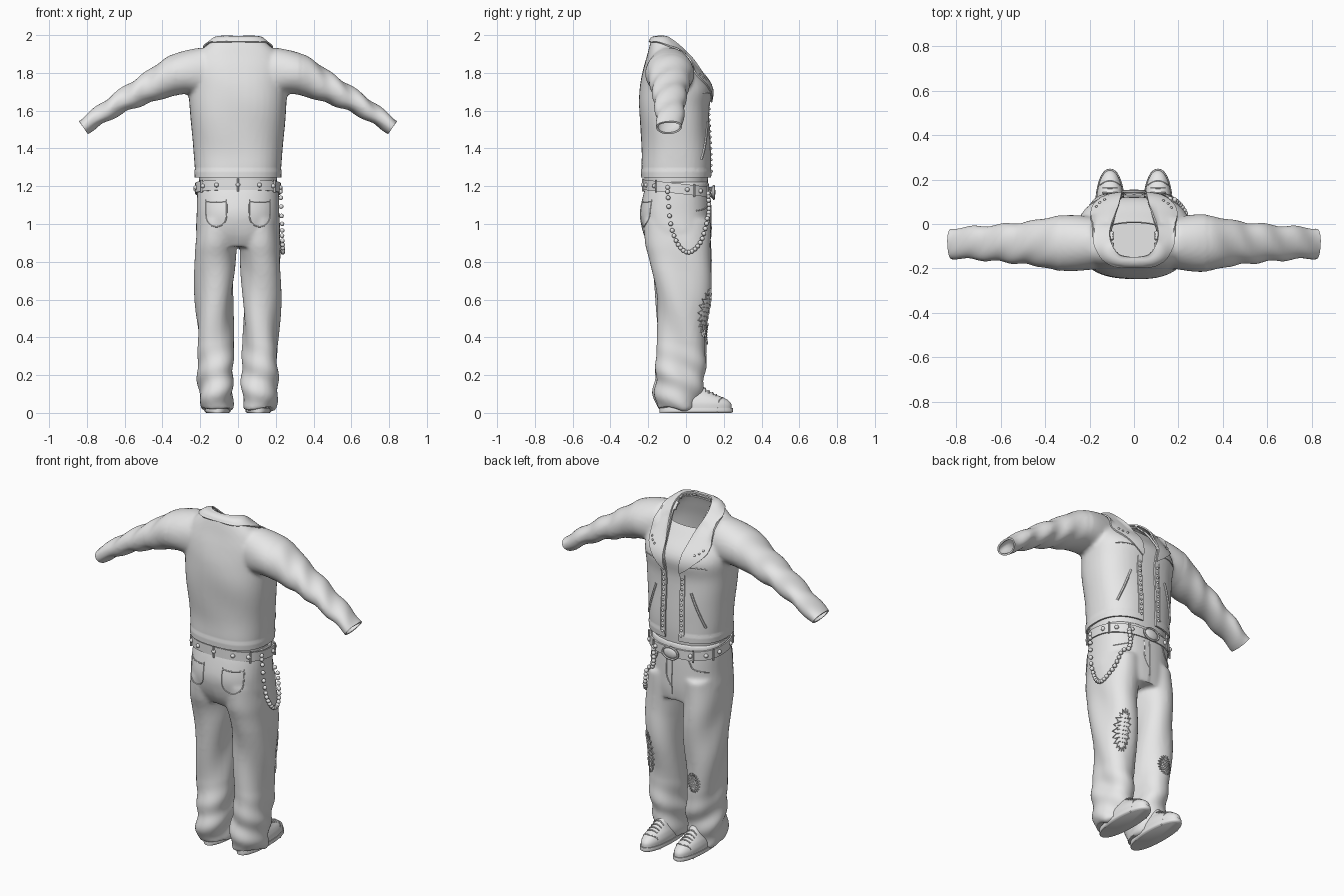
import bpy, bmesh, math
from mathutils import Vector, Matrix
from mathutils.bvhtree import BVHTree

if "Cube" in bpy.data.objects:
    bpy.data.objects.remove(bpy.data.objects["Cube"])

GREY = bpy.data.materials.new("light grey cloth")
GREY.diffuse_color = (0.8, 0.8, 0.8, 1)
GREY.use_nodes = True
GREY.node_tree.nodes["Principled BSDF"].inputs["Base Color"].default_value = GREY.diffuse_color


def smooth_path(pts, n=5):
    """Catmull-Rom resampling of a list of tuples."""
    out = []
    for i in range(len(pts) - 1):
        p0, p1, p2, p3 = pts[max(i - 1, 0)], pts[i], pts[i + 1], pts[min(i + 2, len(pts) - 1)]
        for k in range(n):
            t = k / n
            out.append(tuple(0.5 * (2 * b + (c - a) * t + (2 * a - 5 * b + 4 * c - d) * t * t
                                    + (3 * b - a - 3 * c + d) * t ** 3)
                             for a, b, c, d in zip(p0, p1, p2, p3)))
    return out + [tuple(pts[-1])]


def oval(th, a, b, p=2.4):
    c, s = math.cos(th), math.sin(th)
    return (math.copysign(abs(c) ** (2 / p), c) * a, math.copysign(abs(s) ** (2 / p), s) * b)


def loft(bm, stations, n=40, p=2.4):
    """Closed loft of ovals; station = (cx, cy, cz, half width, half depth, tilt)."""
    rings = []
    for cx, cy, cz, a, b, t in smooth_path(stations):
        uv = [oval(2 * math.pi * i / n, a, b, p) for i in range(n)]
        rings.append([bm.verts.new((cx + u * math.cos(t), cy + v, cz + u * math.sin(t))) for u, v in uv])
    for r0, r1 in zip(rings, rings[1:]):
        for i in range(n):
            bm.faces.new((r0[i], r0[(i + 1) % n], r1[(i + 1) % n], r1[i]))
    bm.faces.new(rings[0][::-1])
    bm.faces.new(rings[-1])


def span(z, y0, y1, a, cx=0):
    """Horizontal station from its back and front y."""
    return (cx, (y0 + y1) / 2, z, a, (y1 - y0) / 2, 0)


def add(name, bm):
    bmesh.ops.recalc_face_normals(bm, faces=bm.faces)
    me = bpy.data.meshes.new(name)
    bm.to_mesh(me)
    bm.free()
    ob = bpy.data.objects.new(name, me)
    bpy.context.collection.objects.link(ob)
    return ob


def bake(ob):
    dg = bpy.context.evaluated_depsgraph_get()
    me = bpy.data.meshes.new_from_object(ob.evaluated_get(dg))
    ob.modifiers.clear()
    ob.data = me


def fuse(ob, wrinkle):
    """Melt overlapping lofts into one skin, add folds; returns bmesh and its search tree."""
    m = ob.modifiers.new("fuse", "REMESH")
    m.mode, m.voxel_size = "VOXEL", 0.011
    m = ob.modifiers.new("soften", "SMOOTH")
    m.factor, m.iterations = 0.5, 6
    bake(ob)
    bm = bmesh.new()
    bm.from_mesh(ob.data)
    bm.normal_update()
    moves = [(v, v.normal * wrinkle(v.co)) for v in bm.verts]
    for v, d in moves:
        v.co += d
    bm.normal_update()
    return bm, BVHTree.FromBMesh(bm)


def thicken(ob, t, offset=-1):
    m = ob.modifiers.new("thickness", "SOLIDIFY")
    m.thickness, m.offset = t, offset
    bake(ob)


def hit(tree, o, d, off=0.002):
    loc, nor, _, _ = tree.ray_cast(Vector(o), Vector(d))
    return loc + nor * off if loc else Vector(o) + Vector(d)


def on_front(tree, x, z, off=0.002, side=1):
    return hit(tree, (x, side, z), (0, -side, 0), off)


def tubes(name, lines, r, closed=False):
    cu = bpy.data.curves.new(name, "CURVE")
    cu.dimensions, cu.bevel_depth, cu.bevel_resolution = "3D", r, 1
    for pts in lines:
        sp = cu.splines.new("POLY")
        sp.points.add(len(pts) - 1)
        for q, p in zip(sp.points, pts):
            q.co = (*p, 1)
        sp.use_cyclic_u = closed
    tmp = bpy.data.objects.new(name + " path", cu)
    bpy.context.collection.objects.link(tmp)
    me = bpy.data.meshes.new_from_object(tmp.evaluated_get(bpy.context.evaluated_depsgraph_get()))
    bpy.data.objects.remove(tmp)
    bpy.context.collection.objects.link(bpy.data.objects.new(name, me))


def beads(name, pts, r, scale=(1, 1, 1)):
    bm = bmesh.new()
    for p in pts:
        bmesh.ops.create_uvsphere(bm, u_segments=12, v_segments=8, radius=r,
                                  matrix=Matrix.Translation(p) @ Matrix.Diagonal((*scale, 1)))
    return add(name, bm)


def line_on(tree, pts, n=8, side=1, off=0.001):
    return [on_front(tree, x, z, off, side) for x, z in smooth_path(pts, n)]


# jacket: torso and sleeves
torso = [span(1.20, -.235, .13, .22), span(1.29, -.238, .135, .226), span(1.4, -.235, .133, .237),
         span(1.6, -.25, .125, .252), span(1.72, -.245, .135, .262), span(1.82, -.228, .065, .25),
         span(1.90, -.207, .0, .21), span(1.95, -.193, -.05, .16), span(1.985, -.18, -.08, .12)]
bm = bmesh.new()
loft(bm, torso)
for s in (-1, 1):
    arm = [(.17, 1.80, .135, .115, 10), (.31, 1.792, .112, .128, 24), (.43, 1.74, .086, .105, 29),
           (.59, 1.662, .062, .086, 29), (.72, 1.582, .049, .076, 32), (.82, 1.513, .042, .07, 34),
           (.865, 1.483, .04, .069, 34)]
    loft(bm, [(s * x, -.086, z, h, d, math.pi / 2 - s * math.radians(f)) for x, z, h, d, f in arm], p=2.1)
jacket = add("jacket", bm)


def jacket_folds(c):
    ax = abs(c.x)
    if ax > .33:
        return .0045 * min(1, (ax - .33) * 6) * math.sin(ax * 52 + 26 * c.y + 9 * c.z)
    low = .004 if c.z < 1.285 else 0
    return low + .003 * math.sin(14 * c.x + 9 * c.z) * math.sin(11 * c.z)


bm, jtree = fuse(jacket, jacket_folds)


def cut(co, no, test=None, clear=False):
    fs = [f for f in bm.faces if test is None or test(f.calc_center_median())]
    geom = fs + list({e for f in fs for e in f.edges}) + list({v for f in fs for v in f.verts})
    bmesh.ops.bisect_plane(bm, geom=geom, plane_co=co, plane_no=no, clear_outer=clear)


cut((0, 0, 1.245), (0, 0, -1), clear=True)
for s in (-1, 1):
    cut((s * .82, 0, 1.513), (s * .83, 0, -.56), lambda c: c.x * s > .7, True)
    cut((s * .045, 0, 1.6), (1, 0, 0), lambda c: c.y > -.03 and abs(c.x) < .2)
    cut((s * .045, 0, 1.68), (s, 0, -.24), lambda c: c.y > -.03 and abs(c.x) < .2)


def opened(f):
    c = f.calc_center_median()
    neck = c.z > 1.8 and (c.x / .1) ** 2 + ((c.y + .075) / .085) ** 2 < 1
    return neck or (c.y > -.03 and abs(c.x) < .045 + .24 * max(0, c.z - 1.68))


bmesh.ops.delete(bm, geom=[f for f in bm.faces if opened(f)], context="FACES")
bm.to_mesh(jacket.data)
bm.free()
thicken(jacket, .01)

# collar and lapels, one draped strip per side
bm = bmesh.new()
inner = smooth_path([(0, -.15, 1.99), (.065, -.138, 1.995), (.1, -.09, 1.985), (.108, -.03, 1.94),
                     (.085, .04, 1.87), (.062, .1, 1.77), (.045, .13, 1.66)], 6)
outer = smooth_path([(0, -.195, 1.965), (.1, -.187, 1.963), (.168, -.12, 1.953), (.19, -.04, 1.915),
                     (.195, .03, 1.84), (.185, .09, 1.765), (.05, .13, 1.645)], 6)
for s in (-1, 1):
    rows = []
    for a, b in zip(inner, outer):
        row = []
        for k in range(8):
            p = Vector(a).lerp(Vector(b), k / 7)
            p.x *= s
            loc, nor, _, _ = jtree.find_nearest(p)
            if (p - loc).dot(nor) < .007 or (p.y > 0 and k > 0):
                p = loc + nor * .007
            row.append(bm.verts.new(p))
        rows.append(row)
    for r0, r1 in zip(rows, rows[1:]):
        for k in range(7):
            bm.faces.new((r0[k], r0[k + 1], r1[k + 1], r1[k]))
bmesh.ops.remove_doubles(bm, verts=bm.verts, dist=.0005)
thicken(add("collar_and_lapels", bm), .008, 0)

# jacket trim
trim, slash = [], []
for s in (-1, 1):
    trim.append(line_on(jtree, [(s * .09, 1.69), (s * .15, 1.695), (s * .2, 1.69)]))
    trim.append(line_on(jtree, [(s * .075, 1.28), (s * .075, 1.45), (s * .075, 1.64)]))
    slash.append(line_on(jtree, [(s * .115, 1.54), (s * .15, 1.44), (s * .185, 1.34)]))
tubes("jacket_seams", trim, .003)
tubes("slanted_pocket_zips", slash, .007)
beads("jacket_edge_studs", [on_front(jtree, s * .06, 1.28 + .03 * i) for s in (-1, 1) for i in range(12)], .007)
beads("lapel_studs", [on_front(jtree, s * x, z, .012) for s in (-1, 1)
                      for x, z in ((.15, 1.77), (.165, 1.785), (.13, 1.76))], .006)

# shirt under the jacket
bm = bmesh.new()
loft(bm, [(x, y, z, a * .93, b - .016, t) for x, y, z, a, b, t in torso])
bmesh.ops.bisect_plane(bm, geom=bm.verts[:] + bm.edges[:] + bm.faces[:], plane_co=(0, -.17, 1.96),
                       plane_no=(0, .085, .17), clear_outer=True)
thicken(add("shirt", bm), .006)

# trousers
bm = bmesh.new()
loft(bm, [span(1.225, -.205, .12, .212), span(1.15, -.228, .128, .217), span(1.05, -.245, .132, .219),
          span(.95, -.225, .132, .222), span(.88, -.19, .125, .2)])
for s in (-1, 1):
    loft(bm, [span(z, y0, y1, a, s * cx) for z, y0, y1, a, cx in (
        (1.02, -.225, .13, .1, .112), (.9, -.215, .132, .108, .117), (.8, -.19, .132, .106, .121),
        (.6, -.158, .128, .1, .126), (.4, -.148, .106, .093, .12), (.25, -.163, .102, .092, .117),
        (.1, -.168, .08, .092, .115), (.02, -.15, .06, .08, .112))], p=2.2)
trousers = add("trousers", bm)


def trouser_folds(c):
    s = 1 if c.x > 0 else -1
    ang = math.atan2(c.y + .02, (c.x - s * .118) * s)
    a = .006 * min(1, max(0, (1.0 - c.z) * 4))
    b = .006 * min(1, max(0, (.38 - c.z) * 5))
    return a * math.sin(13 * c.z + 3 * ang + s) + b * math.sin(44 * c.z + 2 * ang)


bm, ttree = fuse(trousers, trouser_folds)
bm.to_mesh(trousers.data)
bm.free()

# trouser seams: fly, front and back pockets
seams = [line_on(ttree, [(0, 1.13), (0, 1.0), (0, .92)]), line_on(ttree, [(.035, 1.13), (.035, 1.03), (.005, .97)])]
for s in (-1, 1):
    seams.append(line_on(ttree, [(s * .1, 1.14), (s * .125, 1.09), (s * .19, 1.07)]))
    seams.append(line_on(ttree, [(s * .06, 1.13), (s * .065, 1.02), (s * .115, .985), (s * .165, 1.02),
                                 (s * .17, 1.13)], side=-1))
    seams.append(line_on(ttree, [(s * .06, 1.12), (s * .115, 1.115), (s * .17, 1.12)], side=-1))
tubes("trouser_seams", seams, .003)

# ragged knee tears with loose threads
tears, threads = [], []
for cx, cz, w, h in ((.165, .53, .03, .115), (-.125, .42, .03, .05)):
    tears.append([on_front(ttree, cx + w * (1 + .25 * (-1) ** i) * math.cos(i * math.pi / 20),
                           cz + h * (1 + .1 * (-1) ** i) * math.sin(i * math.pi / 20), .003) for i in range(40)])
    threads += [line_on(ttree, [(cx - w * .8, cz + h * k / 5), (cx + w * .8, cz + h * k / 5 + .006)]) for k in range(-3, 4)]
tubes("knee_tears", tears, .004, True)
tubes("knee_threads", threads, .002)


# belt, loops, studs and buckle
def belt(th, off, dz):
    x, y = oval(th, .219 + off, .172 + off)
    return Vector((x, y - .045, 1.188 - .11 * y + dz))


bm = bmesh.new()
N = 72
prof = [(0, -.027), (.008, -.027), (.008, .027), (0, .027)]
grid = [[bm.verts.new(belt(2 * math.pi * i / N, o, dz)) for o, dz in prof] for i in range(N)]
for i in range(N):
    for k in range(4):
        a, b = grid[i], grid[(i + 1) % N]
        bm.faces.new((a[k], b[k], b[(k + 1) % 4], a[(k + 1) % 4]))
add("belt", bm)
beads("belt_studs", [belt(2 * math.pi * (i + .5) / 14, .009, 0) for i in range(14)], .012)
tubes("belt_loops", [[belt(math.radians(d), .011, -.035), belt(math.radians(d), .011, .033)]
                     for d in (25, 60, 120, 155, 215, 270, 325)], .006)
c = belt(math.pi / 2, .014, 0)
beads("buckle", [c], .03, (1.6, .5, 1.1))
tubes("buckle_rim", [[c + Vector((.05 * math.cos(t * .2618), .006, .035 * math.sin(t * .2618))) for t in range(24)]],
      .006, True)

# hanging wallet chain on the +x side
chain = smooth_path([(-.095, 1.17), (-.08, 1.0), (-.04, .89), (.015, .85), (.07, .9), (.1, 1.0), (.11, 1.08),
                     (.105, 1.16)], 4)
beads("hip_chain", [hit(ttree, (1, y, z), (-1, 0, 0), .013) for y, z in chain], .012)

# shoes: sole, upper and laces
for s, side in ((-1, "left"), (1, "right")):
    bm = bmesh.new()
    loft(bm, [span(z, -.14, y1, a, s * .108) for z, y1, a in ((0, .24, .06), (.008, .249, .068), (.026, .248, .067))], p=2.2)
    add(side + "_sole", bm)
    bm = bmesh.new()
    loft(bm, [span(z, -.13, y1, a, s * .108) for z, y1, a in (
        (.022, .242, .063), (.05, .238, .063), (.075, .21, .057), (.1, .15, .049), (.13, .1, .045),
        (.17, .07, .042))], p=2.2)
    bm.normal_update()
    bmesh.ops.recalc_face_normals(bm, faces=bm.faces)
    stree = BVHTree.FromBMesh(bm)
    add(side + "_shoe", bm)
    tubes(side + "_laces", [[hit(stree, (s * .108 + .008 * k, y, 1), (0, 0, -1)) for k in range(-4, 5)]
                            for y in (.1, .12, .14, .16)], .004)
    tubes(side + "_toe_seam", [[hit(stree, (s * .108 + .011 * k, .195 - .0012 * k * k, 1), (0, 0, -1), .001)
                                for k in range(-5, 6)]], .003)

# one colour and smooth shading for everything
for ob in bpy.context.scene.objects:
    ob.data.materials.clear()
    ob.data.materials.append(GREY)
    ob.select_set(True)
    bpy.context.view_layer.objects.active = ob
bpy.ops.object.shade_smooth_by_angle(angle=math.radians(40))
